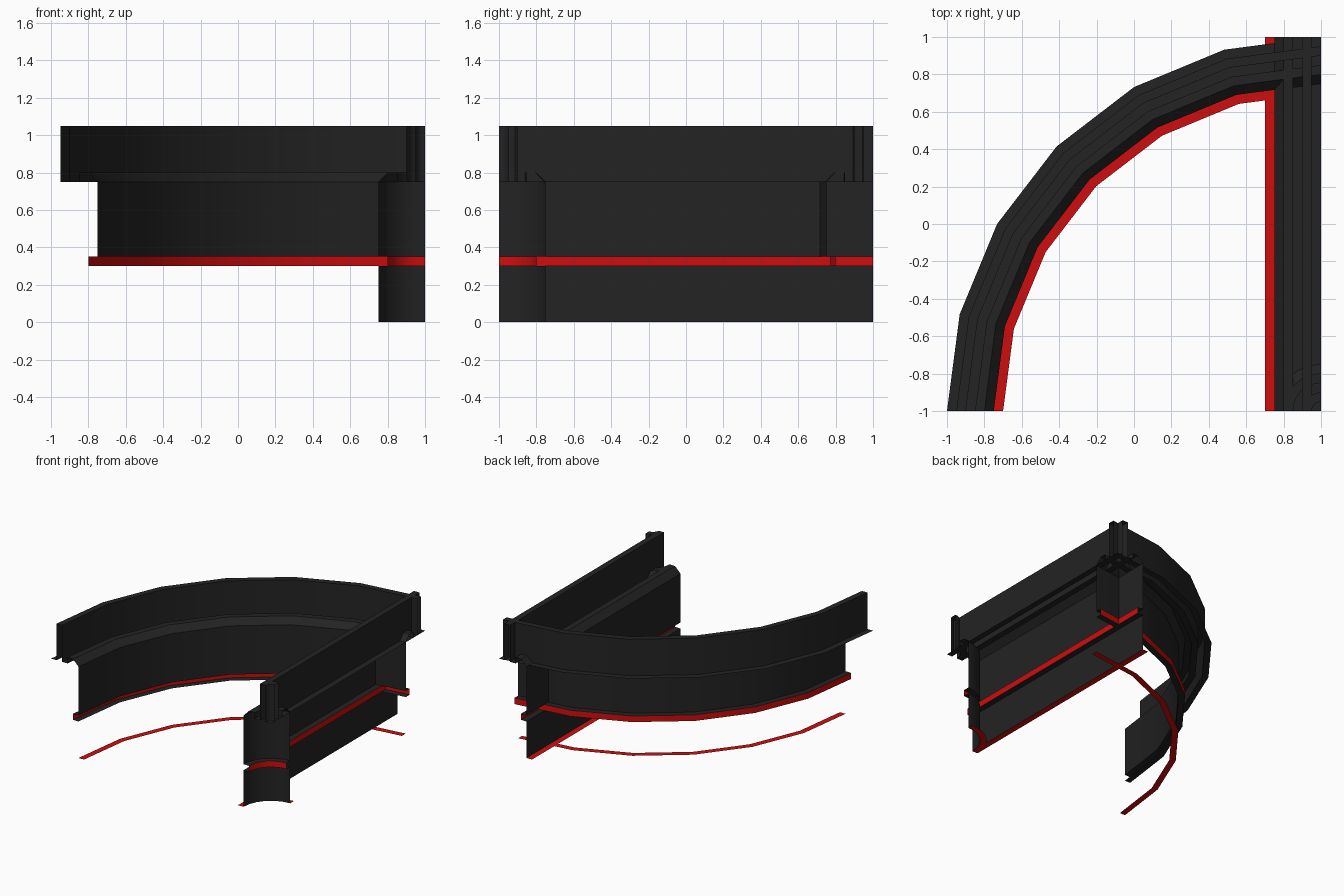
import bpy
import bmesh
from math import cos, sin, radians

cube = bpy.data.objects.get("Cube")
if cube:
    bpy.data.objects.remove(cube, do_unlink=True)


def make_material(name, color):
    mat = bpy.data.materials.new(name)
    mat.use_nodes = True
    mat.diffuse_color = color
    mat.node_tree.nodes["Principled BSDF"].inputs["Base Color"].default_value = color
    return mat


black = make_material("charcoal", (0.017, 0.017, 0.017, 1))
red = make_material("signal red", (0.62, 0.004, 0.004, 1))

# Cross-sections as (distance in from the tile edge, height)
UPPER = [(0, .75), (.05, .75), (.05, 1.05), (.1, 1.05), (.1, .75), (.15, .75),
         (.15, .8), (.2, .8), (.25, .75), (.25, .35)]
GROOVE = [(.25, .35), (.2, .35), (.2, .3), (.25, .3)]
LOWER = [(.25, .3), (.25, 0)]
FLOOR = [(.25, 0), (.3, 0)]


# Paths: each station maps a distance from the edge to a plan position
def arc(radius_of):
    def station(angle):
        a = radians(angle)
        return lambda d: (1 + radius_of(d) * cos(a), -1 + radius_of(d) * sin(a))
    return [station(angle) for angle in range(90, 181, 15)]


straight = [lambda d, y=y: (1 - d, y) for y in (1, -1)]
outer_curve = arc(lambda d: 2 - d)[::-1]
inner_corner = arc(lambda d: d)


def sweep(name, profile, path, mat, red_upright=False):
    bm = bmesh.new()
    rows = [[bm.verts.new((*station(d), z)) for d, z in profile] for station in path]
    for a, b in zip(rows, rows[1:]):
        for j in range(len(profile) - 1):
            # The inner corner shrinks to a point at the tile edge
            quad = [a[j], a[j + 1], b[j + 1], b[j]]
            face = bm.faces.new(quad)
            if red_upright and profile[j][0] == profile[j + 1][0]:
                face.material_index = 1
    bmesh.ops.remove_doubles(bm, verts=bm.verts[:], dist=1e-5)
    mesh = bpy.data.meshes.new(name)
    bm.to_mesh(mesh)
    bm.free()
    mesh.materials.append(mat)
    if red_upright:
        mesh.materials.append(red)
    obj = bpy.data.objects.new(name, mesh)
    bpy.context.collection.objects.link(obj)
    bpy.ops.object.select_all(action="DESELECT")
    obj.select_set(True)
    bpy.context.view_layer.objects.active = obj
    bpy.ops.object.shade_smooth_by_angle(angle=radians(30))


for label, path in (("straight", straight), ("outer_curve", outer_curve),
                    ("inner_corner", inner_corner)):
    sweep(label + "_upper_wall", UPPER, path, black)
    sweep(label + "_trim_groove", GROOVE, path, black, red_upright=True)
    sweep(label + "_floor_line", FLOOR, path, red)
    # The outer curve is open below its trim
    if path is not outer_curve:
        sweep(label + "_lower_wall", LOWER, path, black)
